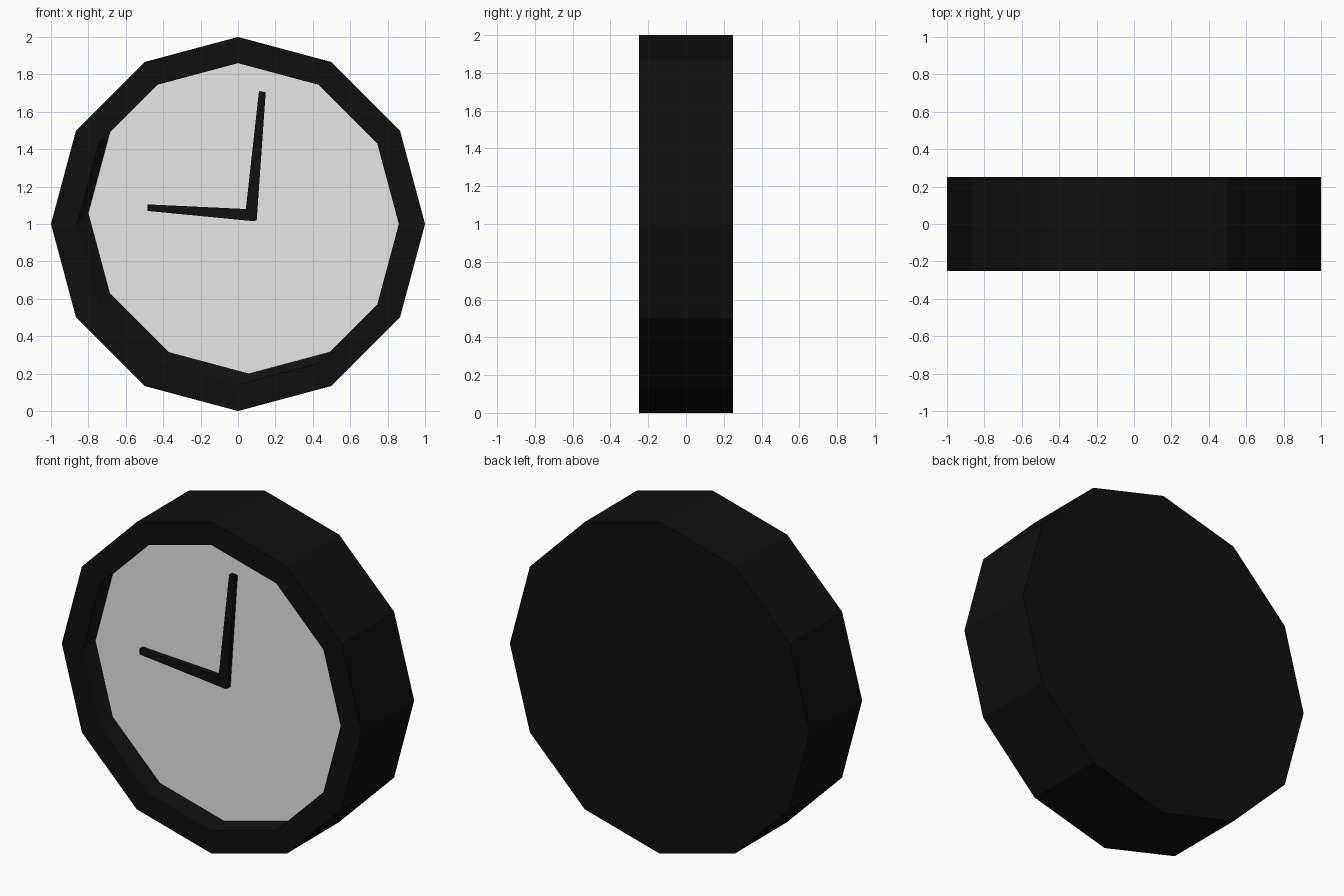
import bpy, bmesh, math

cube = bpy.data.objects.get("Cube")
if cube:
    bpy.data.objects.remove(cube, do_unlink=True)


def material(name, value):
    mat = bpy.data.materials.new(name)
    mat.use_nodes = True
    colour = (value, value, value, 1)
    mat.diffuse_color = colour
    bsdf = mat.node_tree.nodes["Principled BSDF"]
    bsdf.inputs["Base Color"].default_value = colour
    bsdf.inputs["Roughness"].default_value = 0.8
    return mat


black = material("black", 0.005)
white = material("off_white", 0.8)

SIDES = 12
FACE_Y = -0.215


def ring(bm, radius, y, shift=0):
    """Twelve-sided loop facing the front, optionally shifted diagonally."""
    angles = [math.tau * i / SIDES for i in range(SIDES)]
    return [bm.verts.new((shift + radius * math.cos(a), y,
                          1 + shift + radius * math.sin(a))) for a in angles]


def finish(bm, name, mats):
    bmesh.ops.recalc_face_normals(bm, faces=bm.faces)
    mesh = bpy.data.meshes.new(name)
    bm.to_mesh(mesh)
    bm.free()
    for mat in mats:
        mesh.materials.append(mat)
    obj = bpy.data.objects.new(name, mesh)
    bpy.context.collection.objects.link(obj)
    return obj


# Case: back, side wall, front rim and a skewed recess with the pale dial
bm = bmesh.new()
rings = [ring(bm, 1, 0.25), ring(bm, 1, -0.25),
         ring(bm, 0.86, -0.25), ring(bm, 0.86, FACE_Y, 0.06)]
for a, b in zip(rings, rings[1:]):
    for i in range(SIDES):
        j = (i + 1) % SIDES
        bm.faces.new((a[i], a[j], b[j], b[i]))
bm.faces.new(rings[0])
dial = bm.faces.new(rings[-1])
dial.material_index = 1
finish(bm, "clock_case", [black, white])


# Hands: one tapered L-shaped plate standing on the dial
outline = [(0.085, 1.015), (0.10, 1.02), (0.148, 1.705), (0.112, 1.71),
           (0.042, 1.08), (-0.485, 1.105), (-0.485, 1.07)]
bm = bmesh.new()
plate = bm.faces.new([bm.verts.new((x, FACE_Y, z)) for x, z in outline])
extruded = bmesh.ops.extrude_face_region(bm, geom=[plate], use_keep_orig=True)
front = [v for v in extruded["geom"] if isinstance(v, bmesh.types.BMVert)]
bmesh.ops.translate(bm, verts=front, vec=(0, -0.03, 0))
finish(bm, "clock_hands", [black])
